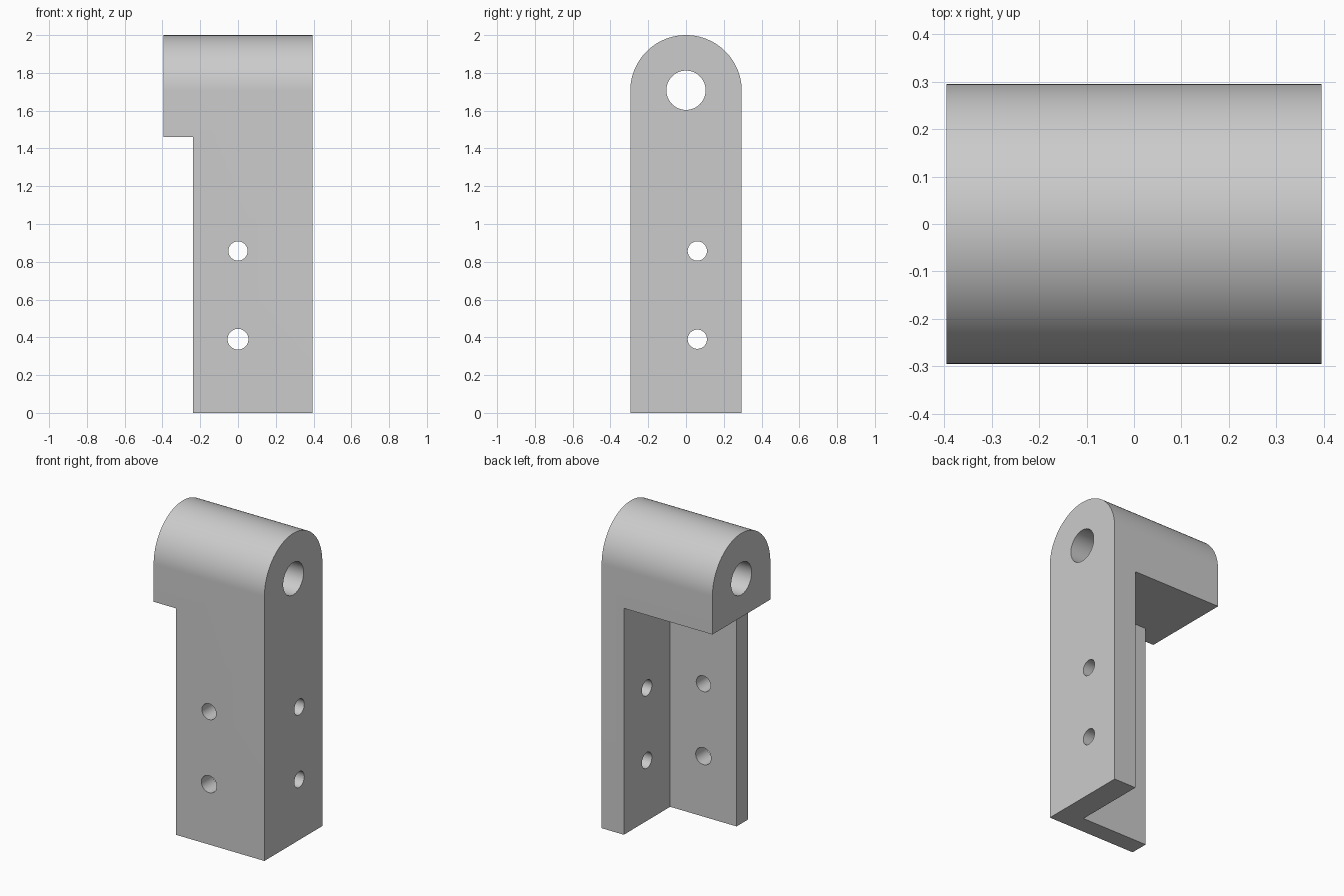
import bpy, math
from mathutils import Matrix, Vector

cube = bpy.data.objects.get("Cube")
if cube:
    bpy.data.objects.remove(cube, do_unlink=True)

HALF_X, R, TOP = 0.395, 0.295, 2.0
AXIS_Z = TOP - R
LEDGE = 1.46            # underside of the head
IN_X = 0.237            # inner face of the side plate
IN_Y = -0.177           # inner face of the front plate

grey = bpy.data.materials.new("plain grey")
grey.use_nodes = True
colour = (0.6, 0.6, 0.6, 1)
grey.diffuse_color = colour
grey.node_tree.nodes["Principled BSDF"].inputs["Base Color"].default_value = colour


def prism(name, profile, x0, x1):
    """Extrude a closed (y, z) profile along x."""
    n = len(profile)
    verts = [(x, y, z) for x in (x0, x1) for y, z in profile]
    faces = [tuple(reversed(range(n))), tuple(range(n, 2 * n))]
    faces += [(i, (i + 1) % n, n + (i + 1) % n, n + i) for i in range(n)]
    mesh = bpy.data.meshes.new(name)
    mesh.from_pydata(verts, [], faces)
    obj = bpy.data.objects.new(name, mesh)
    bpy.context.collection.objects.link(obj)
    return obj


def box(name, x0, x1, y0, y1, z0, z1):
    return prism(name, [(y0, z0), (y1, z0), (y1, z1), (y0, z1)], x0, x1)


def drill(name, axis, centre, radius, length):
    """Round cutter along x or y."""
    ring = [(radius * math.cos(a), radius * math.sin(a))
            for a in (math.tau * i / 48 for i in range(48))]
    obj = prism(name, ring, -length / 2, length / 2)
    turn = Matrix.Rotation(math.pi / 2, 4, 'Z') if axis == 'y' else Matrix()
    obj.data.transform(Matrix.Translation(Vector(centre)) @ turn)
    return obj


# Bracket body: upright with a rounded top
arch = [(R * math.cos(a), AXIS_Z + R * math.sin(a))
        for a in (math.pi * i / 64 for i in range(65))]
body = prism("hinge_bracket", [(-R, 0), (R, 0)] + arch, -HALF_X, HALF_X)
body.data.materials.append(grey)

# Cutters: leg relief, inner pocket, pivot bore and screw holes
cutters = [
    box("leg_relief", -1, -IN_X, -1, 1, -1, LEDGE),
    box("inner_pocket", -1, IN_X, IN_Y, 1, -1, LEDGE),
    drill("pivot_bore", 'x', (0, 0, 1.708), 0.104, 2),
]
for z, front_radius in ((0.39, 0.055), (0.857, 0.051)):
    cutters.append(drill("front_screw_hole", 'y', (0, -R, z), front_radius, 0.5))
    cutters.append(drill("side_screw_hole", 'x', (HALF_X, 0.06, z), 0.051, 0.6))

bpy.ops.object.select_all(action='DESELECT')
bpy.context.view_layer.objects.active = body
body.select_set(True)
for cutter in cutters:
    cutter.hide_render = True
    mod = body.modifiers.new(cutter.name, 'BOOLEAN')
    mod.operation = 'DIFFERENCE'
    mod.solver = 'EXACT'
    mod.object = cutter
    bpy.ops.object.modifier_apply(modifier=mod.name)
    bpy.data.objects.remove(cutter, do_unlink=True)

bpy.ops.object.shade_smooth_by_angle(angle=math.radians(30))
